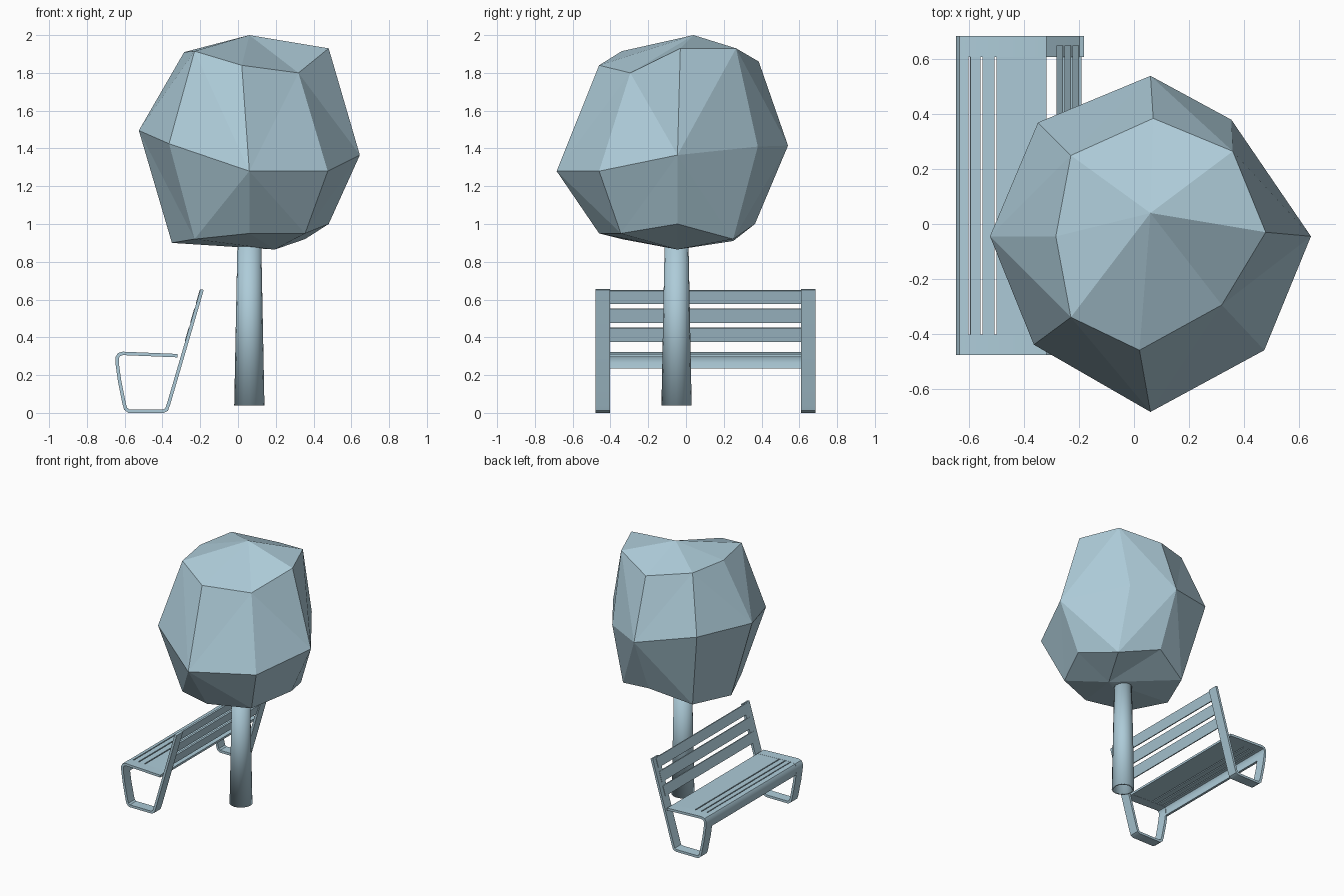
import bpy, bmesh, math
from mathutils import Vector

if "Cube" in bpy.data.objects:
    bpy.data.objects.remove(bpy.data.objects["Cube"])

mat = bpy.data.materials.new("pale_blue_grey")
mat.diffuse_color = (0.42, 0.60, 0.69, 1)
mat.use_nodes = True
mat.node_tree.nodes["Principled BSDF"].inputs["Base Color"].default_value = mat.diffuse_color


def finish(name, bm, smooth=None):
    bmesh.ops.recalc_face_normals(bm, faces=bm.faces)
    me = bpy.data.meshes.new(name)
    bm.to_mesh(me)
    bm.free()
    me.materials.append(mat)
    ob = bpy.data.objects.new(name, me)
    bpy.context.collection.objects.link(ob)
    if smooth:
        bpy.ops.object.select_all(action='DESELECT')
        ob.select_set(True)
        bpy.context.view_layer.objects.active = ob
        bpy.ops.object.shade_smooth_by_angle(angle=math.radians(smooth))
    return ob


def strip(name, path, y0, y1, t):
    """Bent flat bar: an (x, z) centre line thickened by t and extruded along y."""
    pts = [Vector(p) for p in path]
    left, right = [], []
    for i, p in enumerate(pts):
        a = (p - pts[i - 1]).normalized() if i else None
        b = (pts[i + 1] - p).normalized() if i < len(pts) - 1 else a
        a = a or b
        d = (a + b).normalized()
        n = Vector((-d.y, d.x)) * (t / 2 / max(d.dot(a), 0.5))
        left.append(p + n)
        right.append(p - n)
    bm = bmesh.new()
    rows = [[[bm.verts.new((q.x, y, q.y)) for q in side] for side in (left, right)]
            for y in (y0, y1)]
    (l0, r0), (l1, r1) = rows
    for i in range(len(pts) - 1):
        j = i + 1
        for quad in ((l0[i], l0[j], l1[j], l1[i]), (r0[i], r0[j], r1[j], r1[i]),
                     (l0[i], l0[j], r0[j], r0[i]), (l1[i], l1[j], r1[j], r1[i])):
            bm.faces.new(quad)
    for i in (0, -1):
        bm.faces.new((l0[i], l1[i], r1[i], r0[i]))
    return finish(name, bm, 35)


# Tree crown: irregular eight-sided ball, rings listed from +x anticlockwise
upper = [(.48, -.03, 1.93), (.36, .265, 1.93), (.07, .385, 1.86), (-.23, .25, 1.91),
         (-.285, -.045, 1.91), (-.23, -.34, 1.915), (.02, -.46, 1.84), (.32, -.295, 1.80)]
middle = [(.645, -.045, 1.365), (.355, .38, 1.41), (.06, .54, 1.415), (-.35, .37, 1.50),
          (-.525, -.045, 1.495), (-.365, -.44, 1.425), (.06, -.685, 1.28), (.475, -.46, 1.28)]
lower = [(.48, -.045, 1.0), (.355, .25, .92), (.06, .365, 1.0), (-.23, .25, .91),
         (-.35, -.045, .90), (-.23, -.34, .92), (.06, -.46, .95), (.355, -.345, .95)]
bm = bmesh.new()
u, m, l = ([bm.verts.new(p) for p in ring] for ring in (upper, middle, lower))
top, bottom = bm.verts.new((.06, .04, 2.0)), bm.verts.new((.195, -.045, .865))
for i in range(8):
    j = (i + 1) % 8
    bm.faces.new((top, u[i], u[j]))
    bm.faces.new((bottom, l[j], l[i]))
    c, d = (i, j) if i % 2 == 0 else (j, i)
    for ring in (u, l):
        bm.faces.new((m[c], m[d], ring[d]))
        bm.faces.new((m[c], ring[d], ring[c]))
finish("tree_crown", bm)

# Trunk: tapered tube, hollow at the foot
bm = bmesh.new()
bmesh.ops.create_cone(bm, cap_ends=False, segments=16, radius1=.08, radius2=.063, depth=.87)
bmesh.ops.translate(bm, verts=bm.verts, vec=(.06, -.05, .475))
trunk = finish("tree_trunk", bm, 40)
sol = trunk.modifiers.new("wall", 'SOLIDIFY')
sol.thickness, sol.offset = .015, -1

# Bench side frames: one bent bar each, from seat back round the foot to backrest top
front_curve = [(-.61, .315), (-.630, .309), (-.640, .292), (-.640, .265), (-.636, .235)]
frame = ([(-.32, .303)] + front_curve +
         [(-.627, .17), (-.603, .05), (-.595, .022), (-.578, .009),
          (-.395, .009), (-.378, .018), (-.368, .045), (-.19, .653)])
for side, y0, y1 in (("near", -.478, -.402), ("far", .608, .685)):
    strip("bench_frame_" + side, frame, y0, y1, .018)


# Seat slats between the frames, the first one rolling over the front edge
def seat_z(x):
    return .315 - (x + .61) * .041


strip("seat_front_slat", [(-.604, seat_z(-.604))] + front_curve, -.402, .608, .016)
for k, (a, b) in enumerate(((-.597, -.560), (-.552, -.509), (-.501, -.32))):
    strip(f"seat_slat_{k + 1}", [(a, seat_z(a)), (b, seat_z(b))], -.402, .608, .016)


# Backrest slats fixed to the front of the leaning frame bars
def back_x(z):
    return -.368 + (z - .045) * .2928 - .006


for k, (a, b) in enumerate(((.378, .450), (.477, .551), (.578, .648))):
    strip(f"backrest_slat_{k + 1}", [(back_x(a), a), (back_x(b), b)], -.44, .65, .012)
